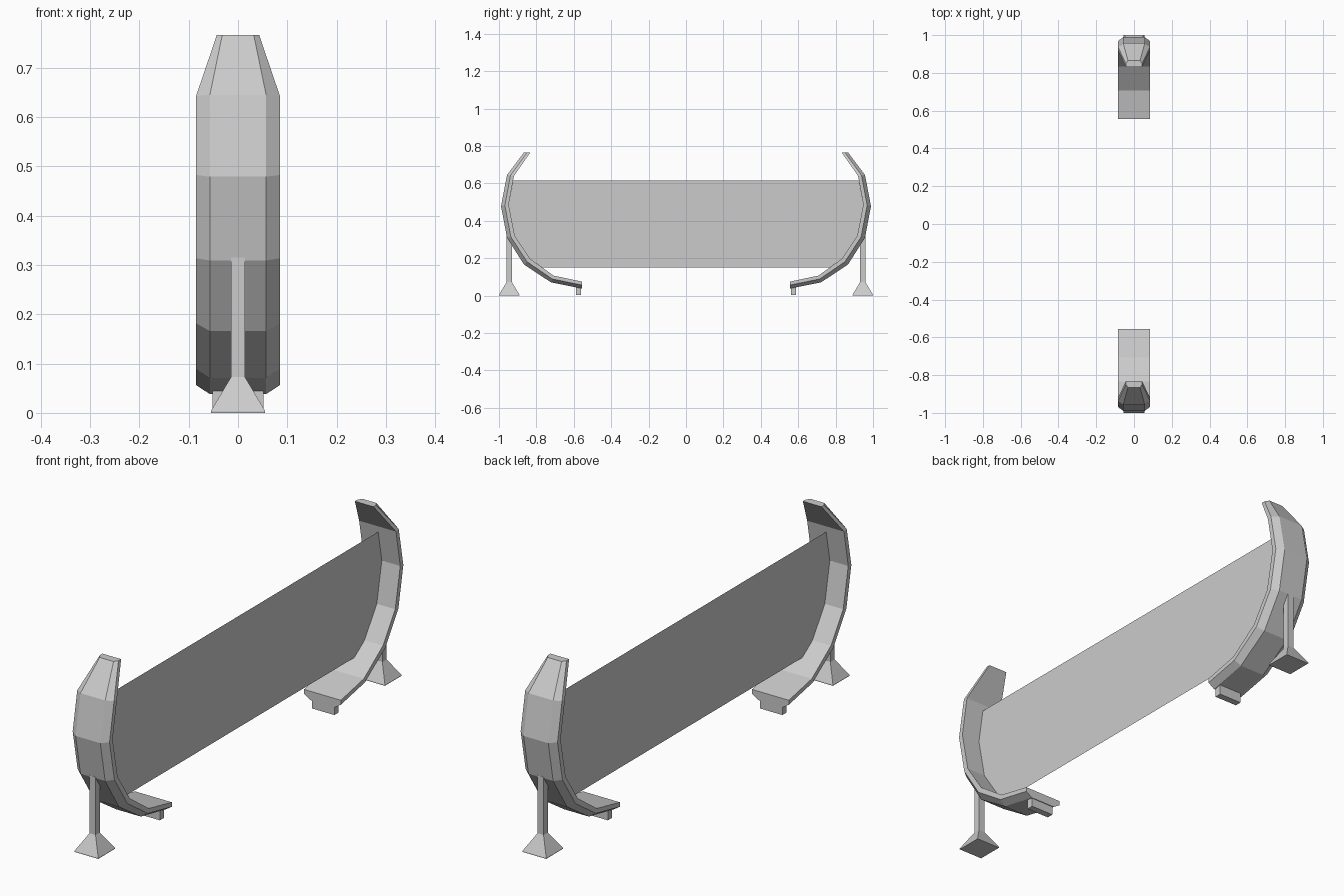
import bpy

if "Cube" in bpy.data.objects:
    bpy.data.objects.remove(bpy.data.objects["Cube"])

def make(name, verts, faces):
    me = bpy.data.meshes.new(name)
    me.from_pydata(verts, [], faces)
    me.update()
    ob = bpy.data.objects.new(name, me)
    bpy.context.collection.objects.link(ob)
    return ob

def loft(name, rings, s):
    """Skin closed rings; s mirrors the part to the front (-1) or back (1)."""
    n = len(rings[0])
    verts = [(x, s * y, z) for r in rings for x, y, z in r]
    faces = [(i*n + j, i*n + (j+1) % n, (i+1)*n + (j+1) % n, (i+1)*n + j)
             for i in range(len(rings) - 1) for j in range(n)]
    faces += [tuple(range(n))[::-1], tuple(range(len(verts) - n, len(verts)))]
    ob = make(name, verts, faces)
    import bmesh
    bm = bmesh.new()
    bm.from_mesh(ob.data)
    bmesh.ops.recalc_face_normals(bm, faces=bm.faces)
    bm.to_mesh(ob.data)
    bm.free()
    return ob

def rect(hx, hy, y, z):
    return [(-hx, y-hy, z), (hx, y-hy, z), (hx, y+hy, z), (-hx, y+hy, z)]

# curved arm side profile: (outer y, z), (inner y, z), from tip to base
outer = [(.866, .766), (.957, .645), (.989, .479), (.957, .309),
         (.866, .166), (.722, .071), (.557, .038)]
inner = [(.832, .766), (.920, .640), (.948, .486), (.915, .318),
         (.834, .197), (.708, .107), (.557, .075)]

for s, side in ((-1, "front"), (1, "back")):
    # curved arm with chamfered outer edges and a tapered tip
    rings = []
    for i, ((oy, oz), (iy, iz)) in enumerate(zip(outer, inner)):
        w, wo = (.043, .032) if i == 0 else (.085, .057)
        my, mz = oy + (iy - oy) * .5, oz + (iz - oz) * .5
        rings.append([(-w, iy, iz), (w, iy, iz), (w, my, mz),
                      (wo, oy, oz), (-wo, oy, oz), (-w, my, mz)])
    loft(side + "_arm", rings, s)
    # support post with flared foot
    loft(side + "_post", [rect(.055, .055, .945, 0), rect(.055, .055, .945, .004),
                          rect(.014, .014, .945, .073),
                          rect(.014, .014, .945, .315)], s)
    # small block under the arm end
    loft(side + "_block", [rect(.052, .014, .575, .003), rect(.052, .014, .575, .055)], s)

# thin sheet stretched between the arms
edge = [(.924, .615), *inner[2:5], (.767, .15)]
pts = [(0, y, z) for y, z in edge] + [(0, -y, z) for y, z in reversed(edge)]
make("hanging_sheet", pts, [tuple(range(len(pts)))])
